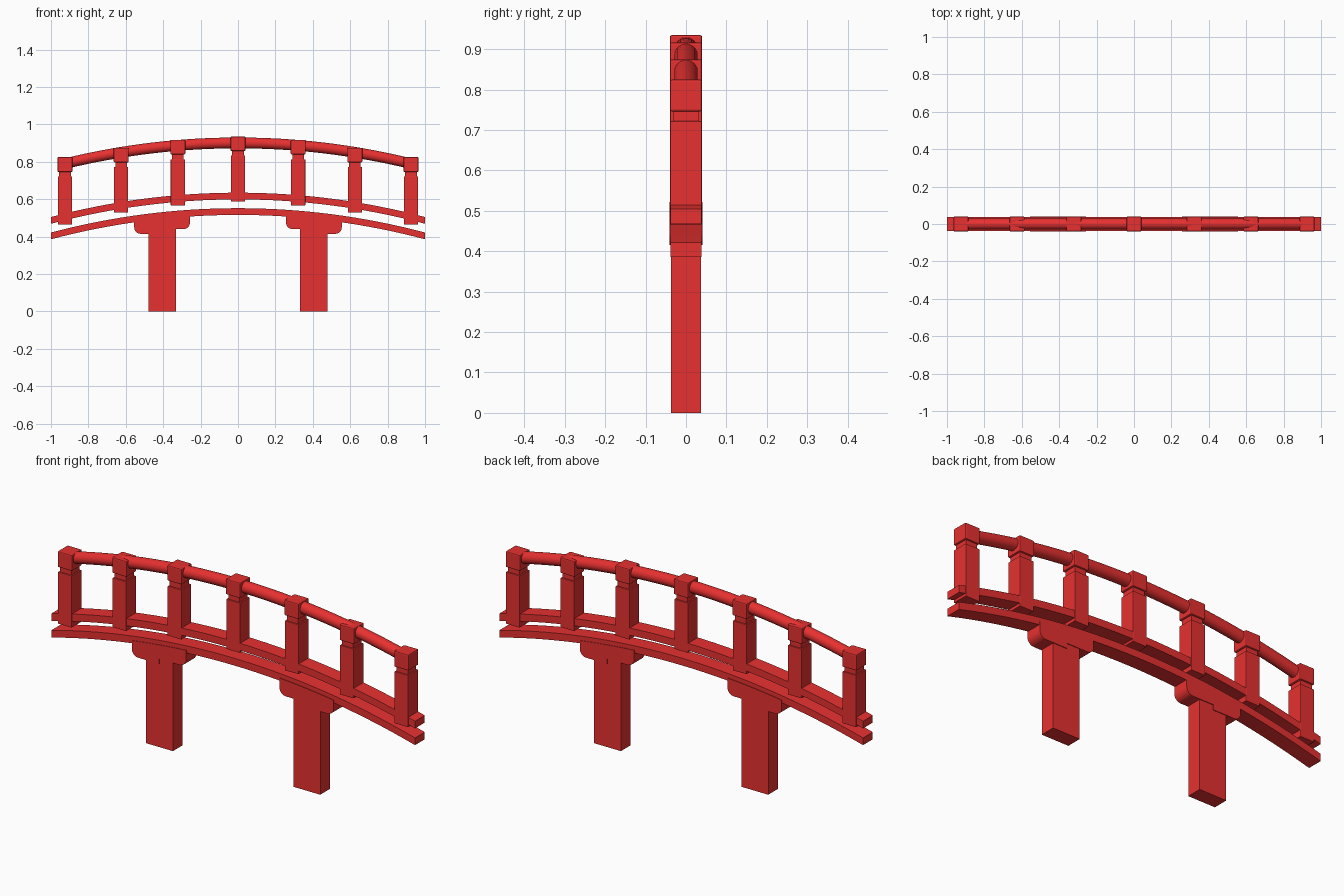
import bpy, bmesh, math

if "Cube" in bpy.data.objects:
    bpy.data.objects.remove(bpy.data.objects["Cube"])

RED = bpy.data.materials.new("red_paint")
RED.diffuse_color = (0.8, 0.03, 0.03, 1)
RED.use_nodes = True
RED.node_tree.nodes["Principled BSDF"].inputs["Base Color"].default_value = RED.diffuse_color
R = 3.91  # radius of the bridge curve


def arc(x):
    return math.sqrt(R * R - x * x) - R


def finish(name, bm, bevel=0.0, smooth=False):
    bmesh.ops.recalc_face_normals(bm, faces=bm.faces)
    me = bpy.data.meshes.new(name)
    bm.to_mesh(me)
    bm.free()
    me.materials.append(RED)
    ob = bpy.data.objects.new(name, me)
    bpy.context.collection.objects.link(ob)
    if bevel:
        m = ob.modifiers.new("bevel", 'BEVEL')
        m.width, m.segments = bevel, 2
    if smooth:
        bpy.ops.object.select_all(action='DESELECT')
        bpy.context.view_layer.objects.active = ob
        ob.select_set(True)
        bpy.ops.object.shade_smooth_by_angle(angle=math.radians(35))
    return ob


def box(name, x, z0, z1, w, d, bevel=0.0):
    bm = bmesh.new()
    bmesh.ops.create_cube(bm, size=1)
    for v in bm.verts:
        v.co = (x + v.co.x * w, v.co.y * d, (z0 + z1) / 2 + v.co.z * (z1 - z0))
    return finish(name, bm, bevel)


def sweep(name, section, xs, z0, smooth=False):
    # carry a closed (y, z) section along the bridge curve
    bm = bmesh.new()
    rings = [[bm.verts.new((x, y, z0 + arc(x) + z)) for y, z in section] for x in xs]
    n = len(section)
    for a, b in zip(rings, rings[1:]):
        for i in range(n):
            j = (i + 1) % n
            bm.faces.new((a[i], a[j], b[j], b[i]))
    bm.faces.new(rings[0])
    bm.faces.new(rings[-1])
    return finish(name, bm, smooth=smooth)


def extrude_profile(name, pts, d):
    bm = bmesh.new()
    f = bm.faces.new([bm.verts.new((x, -d / 2, z)) for x, z in pts])
    ext = bmesh.ops.extrude_face_region(bm, geom=[f])
    for v in ext["geom"]:
        if isinstance(v, bmesh.types.BMVert):
            v.co.y = d / 2
    return finish(name, bm)


# curved beams
bar = [(-0.038, -0.018), (0.038, -0.018), (0.038, 0.018), (-0.038, 0.018)]
xs = [-1 + i / 16 for i in range(33)]
sweep("lower_beam", bar, xs, 0.534, True)
sweep("upper_beam", bar, xs, 0.617, True)

# round handrail
circle = [(0.029 * math.cos(t * math.tau / 24), 0.029 * math.sin(t * math.tau / 24)) for t in range(24)]
sweep("handrail", circle, [-0.925 + 1.85 * i / 32 for i in range(33)], 0.901, True)

# railing posts: x, shaft bottom, shaft top, cap bottom, cap top
posts = [(0, 0.587, 0.834, 0.858, 0.935), (0.322, 0.567, 0.813, 0.840, 0.917),
         (0.625, 0.528, 0.773, 0.797, 0.875), (0.925, 0.465, 0.722, 0.746, 0.825)]
for x, z0, z1, z2, z3 in posts:
    for s in ((1, -1) if x else (1,)):
        box("post_shaft", s * x, z0, z1, 0.076, 0.0785, 0.002)
        box("post_neck", s * x, z1 - 0.01, z2 + 0.01, 0.062, 0.064)
        box("post_cap", s * x, z2, z3, 0.08, 0.08, 0.005)

# pillars with rounded brackets under the lower beam
for s in (-1, 1):
    box("pillar", s * 0.405, 0, 0.49, 0.147, 0.075)
    outer, inner, r = 0.555, 0.257, 0.035
    pts = []
    for i in range(7):
        a = math.pi / 2 * i / 6
        pts.append((outer - r + r * math.cos(a), 0.415 + r - r * math.sin(a)))
    pts += [(0.405, 0.415), (0.405, 0.44)]
    for i in range(7):
        a = math.pi / 2 * i / 6
        pts.append((inner + r - r * math.sin(a), 0.44 + r - r * math.cos(a)))
    pts += [(x, 0.53 + arc(x)) for x in [inner + (outer - inner) * i / 8 for i in range(9)]]
    extrude_profile("bracket", [(s * x, z) for x, z in pts], 0.082)
